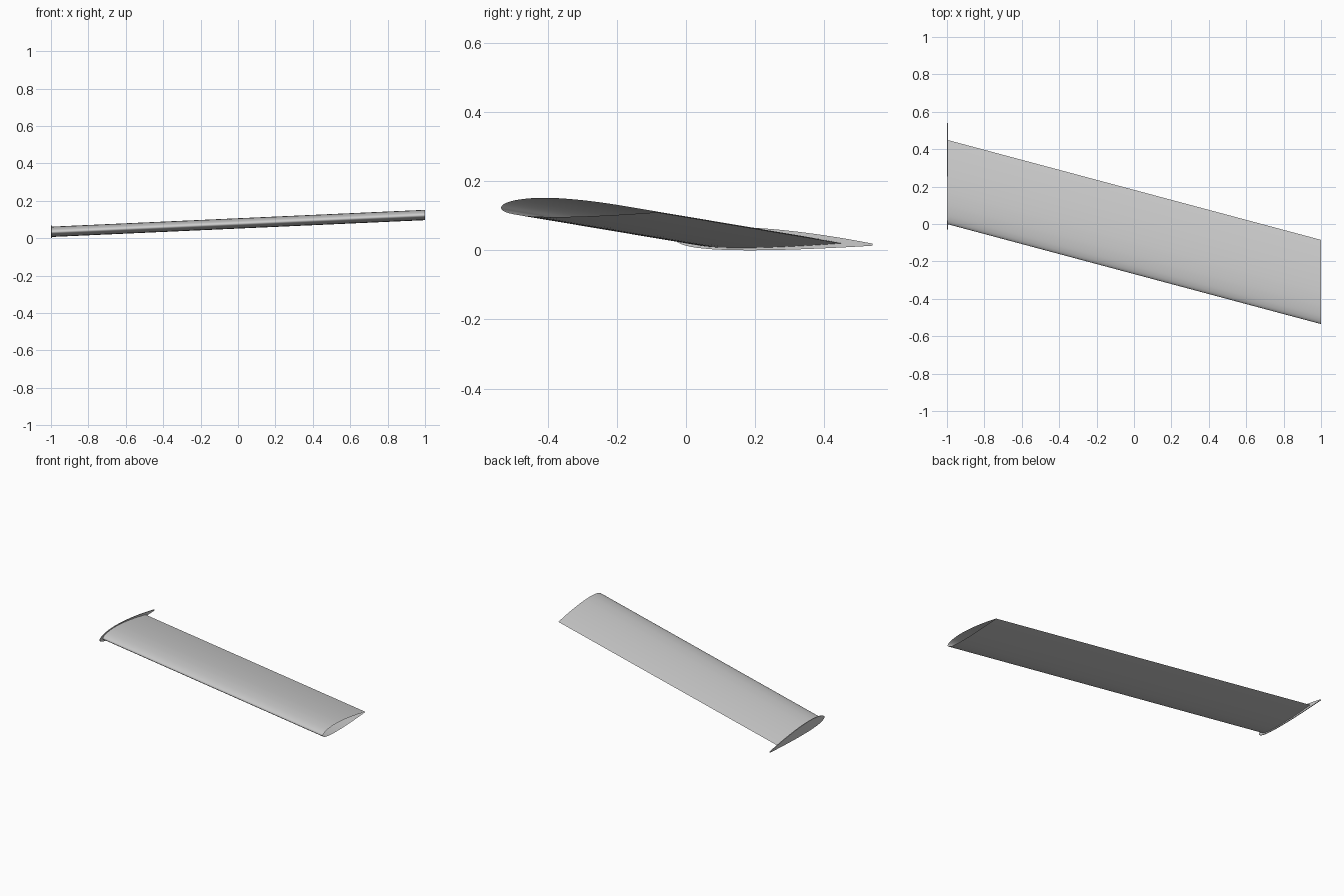
import bpy, bmesh, math

if "Cube" in bpy.data.objects:
    bpy.data.objects.remove(bpy.data.objects["Cube"])

STRIPES = (0.10, 0.20, 0.35, 0.64, 0.81, 0.92)   # chord fractions of pale lines
HALF = 0.010


def stations():
    # cosine spacing plus the edges of each stripe
    s = [0.5 * (1 - math.cos(math.pi * i / 28)) for i in range(29)]
    s = [v for v in s if all(abs(v - c) > HALF + 0.006 for c in STRIPES)]
    for c in STRIPES:
        s += [c - HALF, c + HALF]
    return sorted(s)


def airfoil(chord, camber, thick, drop, blunt=0.0):
    """Closed loop of (chord fraction, y, z): trailing edge, top, nose, underside."""
    def point(f, side):
        t = 5 * thick * (0.2969 * math.sqrt(f) - 0.126 * f - 0.3516 * f ** 2
                         + 0.2843 * f ** 3 - 0.1036 * f ** 4) + blunt * f
        p = 0.4
        if f < p:
            c = camber / p ** 2 * (2 * p * f - f * f)
        else:
            c = camber / (1 - p) ** 2 * (1 - 2 * p + 2 * p * f - f * f)
        return f, f * chord, (c + side * t) * chord - drop * f
    s = stations()
    last = s if blunt else s[:-1]
    return [point(f, 1) for f in reversed(s)] + [point(f, -1) for f in last[1:]]


def loft(name, profile, ends, capped=False, mat=None):
    """Skin a profile between two (x, y, z) nose positions."""
    bm = bmesh.new()
    rings = [[bm.verts.new((x, y + p[1], z + p[2])) for p in profile] for x, y, z in ends]
    n = len(profile)
    for i in range(n):
        j = (i + 1) % n
        face = bm.faces.new((rings[0][i], rings[0][j], rings[1][j], rings[1][i]))
        if mat:
            mid = (profile[i][0] + profile[j][0]) / 2
            face.material_index = int(any(abs(mid - c) < HALF for c in STRIPES))
    if capped:
        bm.faces.new(rings[0])
        bm.faces.new(rings[1])
        bmesh.ops.recalc_face_normals(bm, faces=bm.faces)
    else:
        # open tube: make the skin face outwards
        bm.normal_update()
        bm.faces.ensure_lookup_table()
        if bm.faces[n // 4].normal.z < 0:
            bmesh.ops.reverse_faces(bm, faces=bm.faces)
    me = bpy.data.meshes.new(name)
    bm.to_mesh(me)
    bm.free()
    ob = bpy.data.objects.new(name, me)
    bpy.context.collection.objects.link(ob)
    for m in mat or ():
        me.materials.append(m)
    bpy.ops.object.select_all(action='DESELECT')
    ob.select_set(True)
    bpy.context.view_layer.objects.active = ob
    bpy.ops.object.shade_smooth_by_angle(angle=math.radians(35))
    return ob


def nose(x):
    # leading edge: swept forward and rising towards the tip
    return x, -0.2675 * (x + 1), 0.033 + 0.045 * (x + 1)


def grey(name, v):
    m = bpy.data.materials.new(name)
    m.diffuse_color = (v, v, v, 1)
    m.use_nodes = True
    m.node_tree.nodes["Principled BSDF"].inputs["Base Color"].default_value = m.diffuse_color
    return m


section = airfoil(0.45, 0.012, 0.122, 0.013)

# Main wing skin, open like a tube
loft("wing_panel", section, (nose(-0.995), nose(0.6)))

# Darker outer section with pale lines, open at the tip
loft("wing_tip_section", section, (nose(0.6), nose(1.0)),
     mat=(grey("dark_grey", 0.53), grey("pale_grey", 0.8)))

# Larger thin plate closing the root
rib = airfoil(0.57, 0.012, 0.114, 0.016, blunt=0.005)
low = min(p[2] for p in rib)
loft("root_plate", rib, ((-1.0, -0.03, -low), (-0.995, -0.03, -low)), capped=True)
